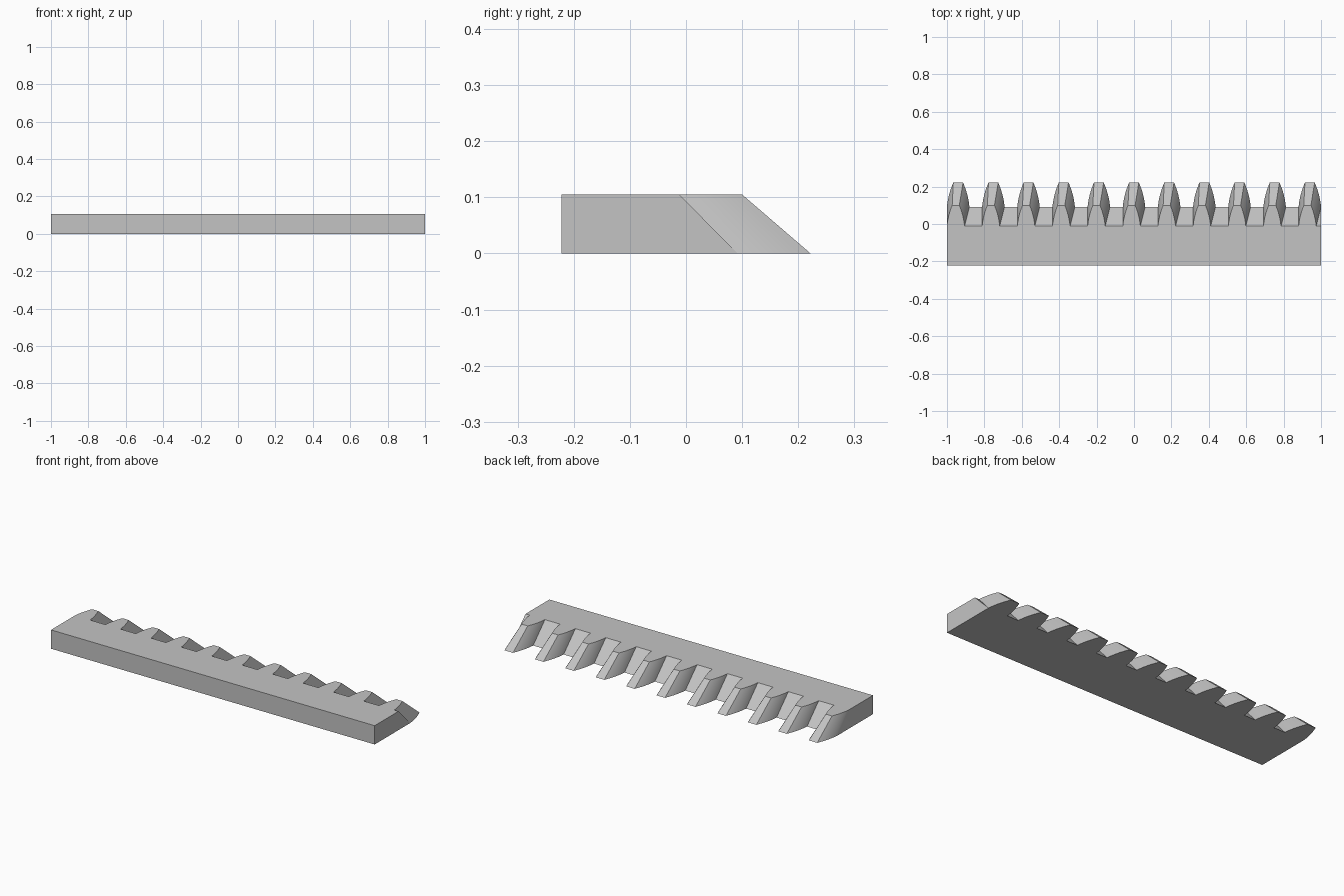
import bpy
import bmesh
import math

cube = bpy.data.objects.get("Cube")
if cube:
    bpy.data.objects.remove(cube, do_unlink=True)

TEETH = 11
PITCH = 0.188
BACK = -0.222
HEIGHT = 0.105
STEPS = 8          # segments along each curved tooth flank


def rack_outline(z, root, tip, half_root, half_tip, shift):
    """Plan outline of the toothed bar at height z."""
    # one convex flank: distance from the tooth centre and y, root to tip
    flank = []
    for i in range(STEPS + 1):
        t = i / STEPS
        bulge = 0.35 * t + 0.65 * t * t
        flank.append((half_root + (half_tip - half_root) * bulge,
                      root + (tip - root) * t))
    points = [(1, root, z), (1, BACK, z), (-1, BACK, z)]
    for k in range(TEETH):
        centre = (k - (TEETH - 1) / 2) * PITCH + shift
        points += [(centre - w, y, z) for w, y in flank]
        points += [(centre + w, y, z) for w, y in reversed(flank)]
    return points


# Toothed bar: sloping, slightly skewed teeth lofted between two outlines
bm = bmesh.new()
low = [bm.verts.new(p) for p in rack_outline(0, 0.092, 0.222, 0.06, 0.026, 0)]
high = [bm.verts.new(p) for p in
        rack_outline(HEIGHT, -0.012, 0.1, 0.047, 0.019, -0.013)]
bm.faces.new(low)
bm.faces.new(high)
n = len(low)
for i in range(n):
    j = (i + 1) % n
    bm.faces.new((low[i], low[j], high[j], high[i]))
bmesh.ops.remove_doubles(bm, verts=bm.verts, dist=0.0005)
bmesh.ops.recalc_face_normals(bm, faces=bm.faces)
mesh = bpy.data.meshes.new("toothed_rack")
bm.to_mesh(mesh)
bm.free()

rack = bpy.data.objects.new("toothed_rack", mesh)
bpy.context.collection.objects.link(rack)

# Plain grey material
grey = bpy.data.materials.new("plain_grey")
grey.use_nodes = True
colour = (0.55, 0.55, 0.55, 1)
grey.diffuse_color = colour
grey.node_tree.nodes["Principled BSDF"].inputs["Base Color"].default_value = colour
mesh.materials.append(grey)

# Smooth flanks with crisp edges
bpy.ops.object.select_all(action='DESELECT')
rack.select_set(True)
bpy.context.view_layer.objects.active = rack
bpy.ops.object.shade_smooth_by_angle(angle=math.radians(25))
